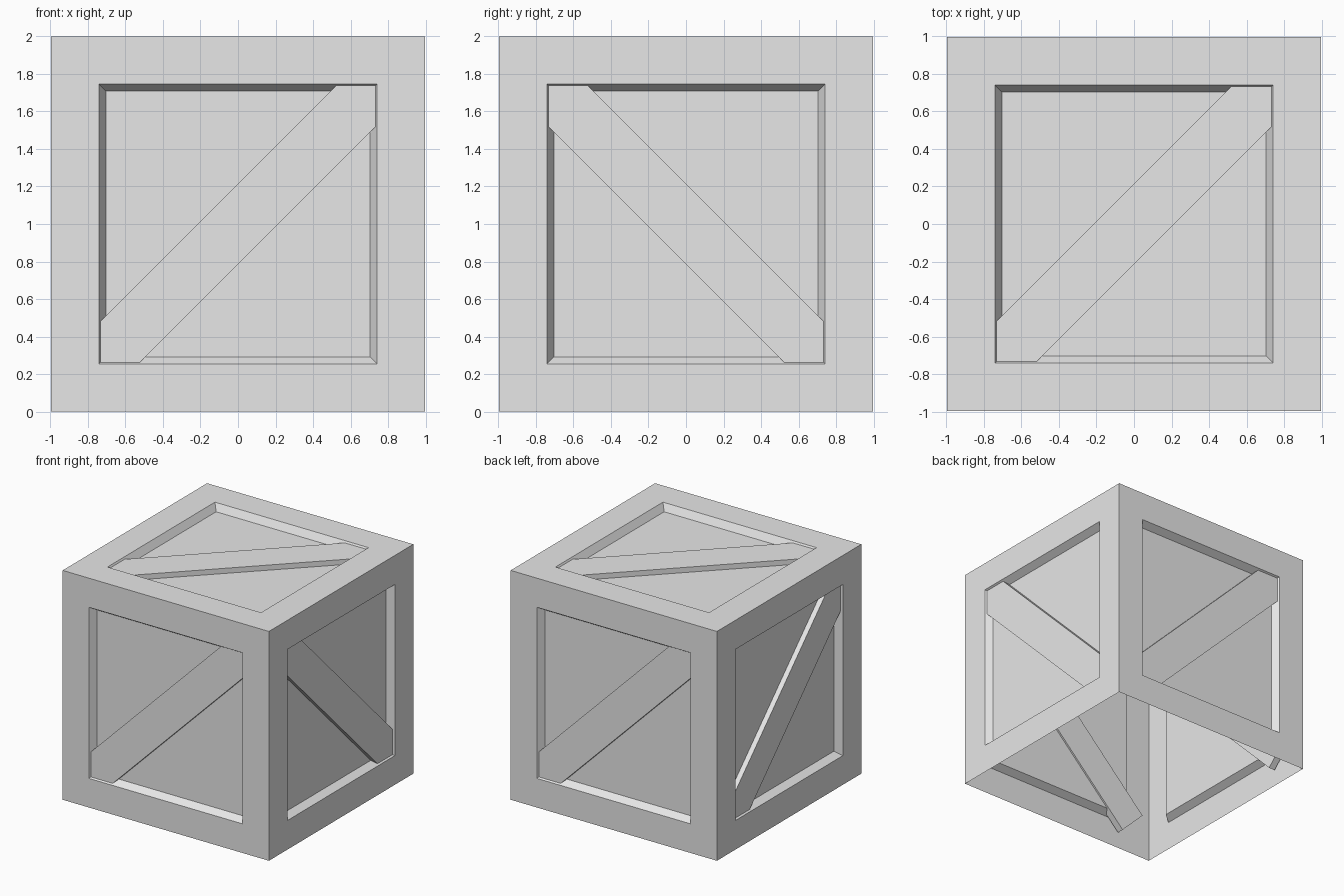
import bpy
import bmesh
from mathutils import Vector, Matrix

cube = bpy.data.objects.get("Cube")
if cube:
    bpy.data.objects.remove(cube, do_unlink=True)

HALF = Vector((0.995, 0.995, 1.0))
CENTRE = Vector((0, 0, 1))

grey = bpy.data.materials.new("plain_grey")
grey.use_nodes = True
grey.diffuse_color = (0.8, 0.8, 0.8, 1)
grey.node_tree.nodes["Principled BSDF"].inputs["Base Color"].default_value = (0.8, 0.8, 0.8, 1)


def make_object(name, bm):
    mesh = bpy.data.meshes.new(name)
    bm.to_mesh(mesh)
    bm.free()
    mesh.materials.append(grey)
    obj = bpy.data.objects.new(name, mesh)
    bpy.context.collection.objects.link(obj)
    return obj


# Crate shell: open underneath, each side recessed with sloping edges
bm = bmesh.new()
bmesh.ops.create_cube(bm, size=2, matrix=Matrix.Translation(CENTRE) @ Matrix.Diagonal((*HALF, 1)))
bm.normal_update()
bottom = [f for f in bm.faces if f.normal.z < -0.5]
bmesh.ops.delete(bm, geom=bottom, context="FACES_ONLY")
panels = list(bm.faces)
bmesh.ops.inset_individual(bm, faces=panels, thickness=0.254, use_even_offset=True)
bmesh.ops.inset_individual(bm, faces=panels, thickness=0.037, depth=-0.06, use_even_offset=True)
make_object("crate_shell", bm)


# Diagonal braces: flat boxes whose ends run behind the frame
def add_brace(name, normal, up, rise):
    n, up = Vector(normal), Vector(up)
    along = (up.cross(n) + rise * up).normalized()
    across = n.cross(along)
    reach = abs(n.dot(HALF)) - 0.045
    axes = Matrix((along, across, n)).transposed().to_4x4()
    place = Matrix.Translation(CENTRE + n * reach) @ axes
    bm = bmesh.new()
    bmesh.ops.create_cube(bm, size=1, matrix=place @ Matrix.Diagonal((2.14, 0.304, 0.06, 1)))
    make_object(name, bm)


add_brace("front_brace", (0, -1, 0), (0, 0, 1), 1)
add_brace("back_brace", (0, 1, 0), (0, 0, 1), 1)
add_brace("left_brace", (1, 0, 0), (0, 0, 1), -1)
add_brace("right_brace", (-1, 0, 0), (0, 0, 1), 1)
add_brace("top_brace", (0, 0, 1), (0, 1, 0), 1)
